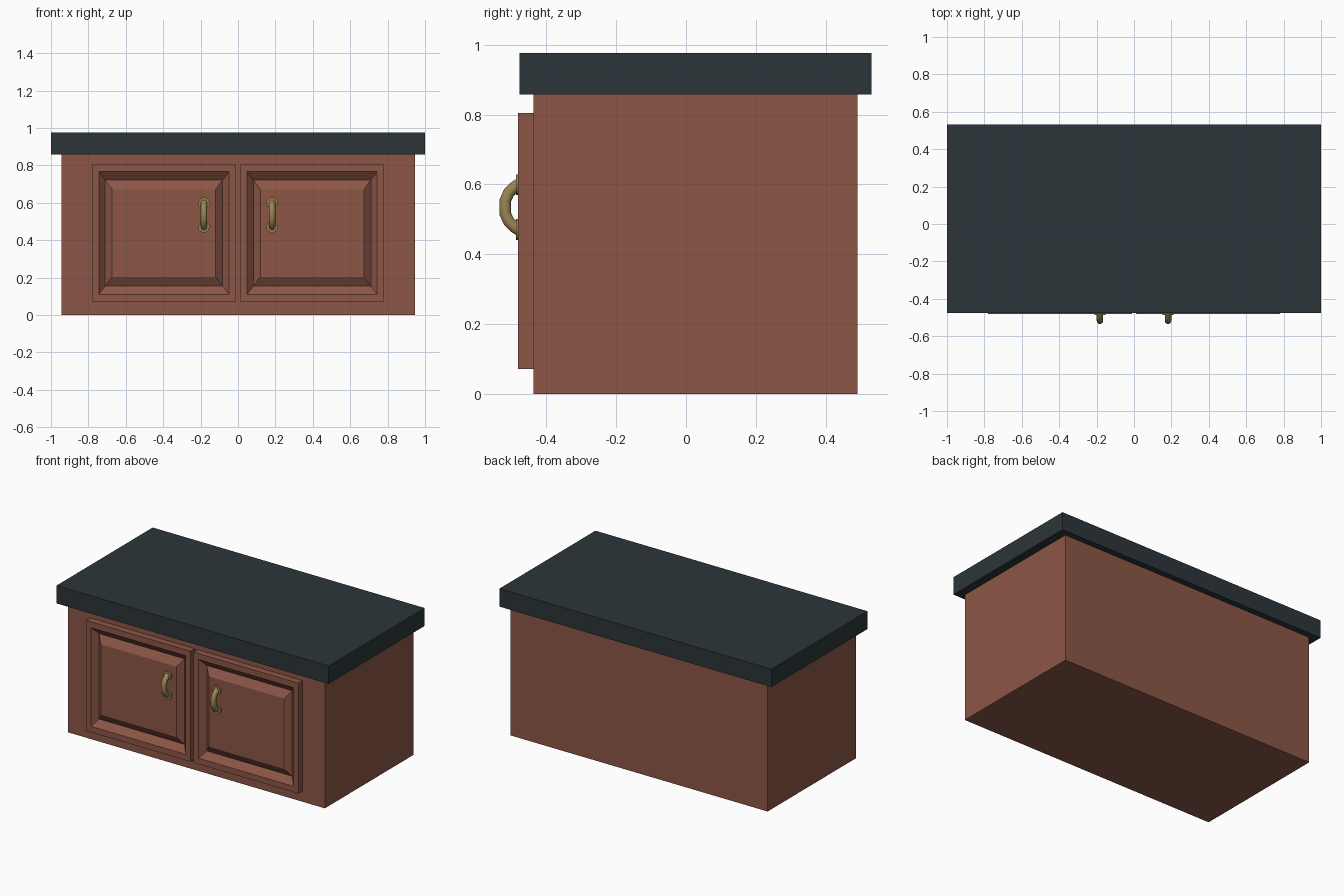
import bpy, bmesh, math

if "Cube" in bpy.data.objects:
    bpy.data.objects.remove(bpy.data.objects["Cube"])


def material(name, rgb):
    m = bpy.data.materials.new(name)
    m.diffuse_color = (*rgb, 1)
    m.use_nodes = True
    m.node_tree.nodes["Principled BSDF"].inputs["Base Color"].default_value = m.diffuse_color
    return m


WOOD = material("wood", (0.265, 0.095, 0.063))
STONE = material("dark_stone", (0.025, 0.036, 0.041))
BRASS = material("brass", (0.32, 0.23, 0.085))


def finish(bm, name, mat):
    bmesh.ops.recalc_face_normals(bm, faces=bm.faces)
    mesh = bpy.data.meshes.new(name)
    bm.to_mesh(mesh)
    bm.free()
    mesh.materials.append(mat)
    ob = bpy.data.objects.new(name, mesh)
    bpy.context.collection.objects.link(ob)
    return ob


def smooth(ob, angle):
    bpy.ops.object.select_all(action='DESELECT')
    ob.select_set(True)
    bpy.context.view_layer.objects.active = ob
    bpy.ops.object.shade_smooth_by_angle(angle=math.radians(angle))


def box(name, lo, hi, mat):
    bm = bmesh.new()
    bmesh.ops.create_cube(bm, size=1)
    for v in bm.verts:
        v.co = [(a + b) / 2 + c * (b - a) for a, b, c in zip(lo, hi, v.co)]
    return finish(bm, name, mat)


def door(name, cx, cz, rings):
    """Panelled door from nested rectangles (half width, half height, y)."""
    bm = bmesh.new()
    loops = [[bm.verts.new((cx + sx * w, y, cz + sz * h))
              for sx, sz in ((-1, -1), (1, -1), (1, 1), (-1, 1))]
             for w, h, y in rings]
    for a, b in zip(loops, loops[1:]):
        for i in range(4):
            j = (i + 1) % 4
            bm.faces.new((a[i], a[j], b[j], b[i]))
    bm.faces.new(loops[0])
    bm.faces.new(loops[-1])
    return finish(bm, name, WOOD)


def handle(name, x, path, radius):
    """Bent round bar following a (y, z) path."""
    cu = bpy.data.curves.new(name, 'CURVE')
    cu.dimensions = '3D'
    cu.bevel_depth = radius
    cu.bevel_resolution = 3
    cu.use_fill_caps = True
    sp = cu.splines.new('POLY')
    sp.points.add(len(path) - 1)
    for p, (y, z) in zip(sp.points, path):
        p.co = (x, y, z, 1)
    cu.materials.append(BRASS)
    ob = bpy.data.objects.new(name, cu)
    bpy.context.collection.objects.link(ob)
    bpy.ops.object.select_all(action='DESELECT')
    ob.select_set(True)
    bpy.context.view_layer.objects.active = ob
    bpy.ops.object.convert(target='MESH')
    smooth(bpy.context.view_layer.objects.active, 50)


def flange(name, x, z):
    bpy.ops.mesh.primitive_cylinder_add(
        vertices=20, radius=0.03, depth=0.012,
        location=(x, -0.481, z), rotation=(math.pi / 2, 0, 0))
    ob = bpy.context.object
    ob.name = name
    ob.data.materials.append(BRASS)
    smooth(ob, 40)


# Cabinet body and countertop
box("cabinet_body", (-0.945, -0.437, 0), (0.945, 0.492, 0.857), WOOD)
box("countertop", (-1, -0.477, 0.857), (1, 0.532, 0.976), STONE)

# Door section: back, front edge, recess rim, groove bottom, raised panel
RINGS = [(0.385, 0.367, -0.43), (0.385, 0.367, -0.481),
         (0.348, 0.328, -0.481), (0.314, 0.284, -0.445),
         (0.277, 0.234, -0.477)]
PATH = [(-0.475, 0.603), (-0.492, 0.592), (-0.508, 0.576), (-0.518, 0.553),
        (-0.518, 0.516), (-0.508, 0.494), (-0.492, 0.478), (-0.475, 0.467)]

# Mirrored doors with handles
for side, s in (("left", -1), ("right", 1)):
    door(side + "_door", s * 0.396, 0.438, RINGS)
    handle(side + "_handle", s * 0.182, PATH, 0.0175)
    flange(side + "_handle_top_flange", s * 0.182, 0.599)
    flange(side + "_handle_bottom_flange", s * 0.182, 0.471)
